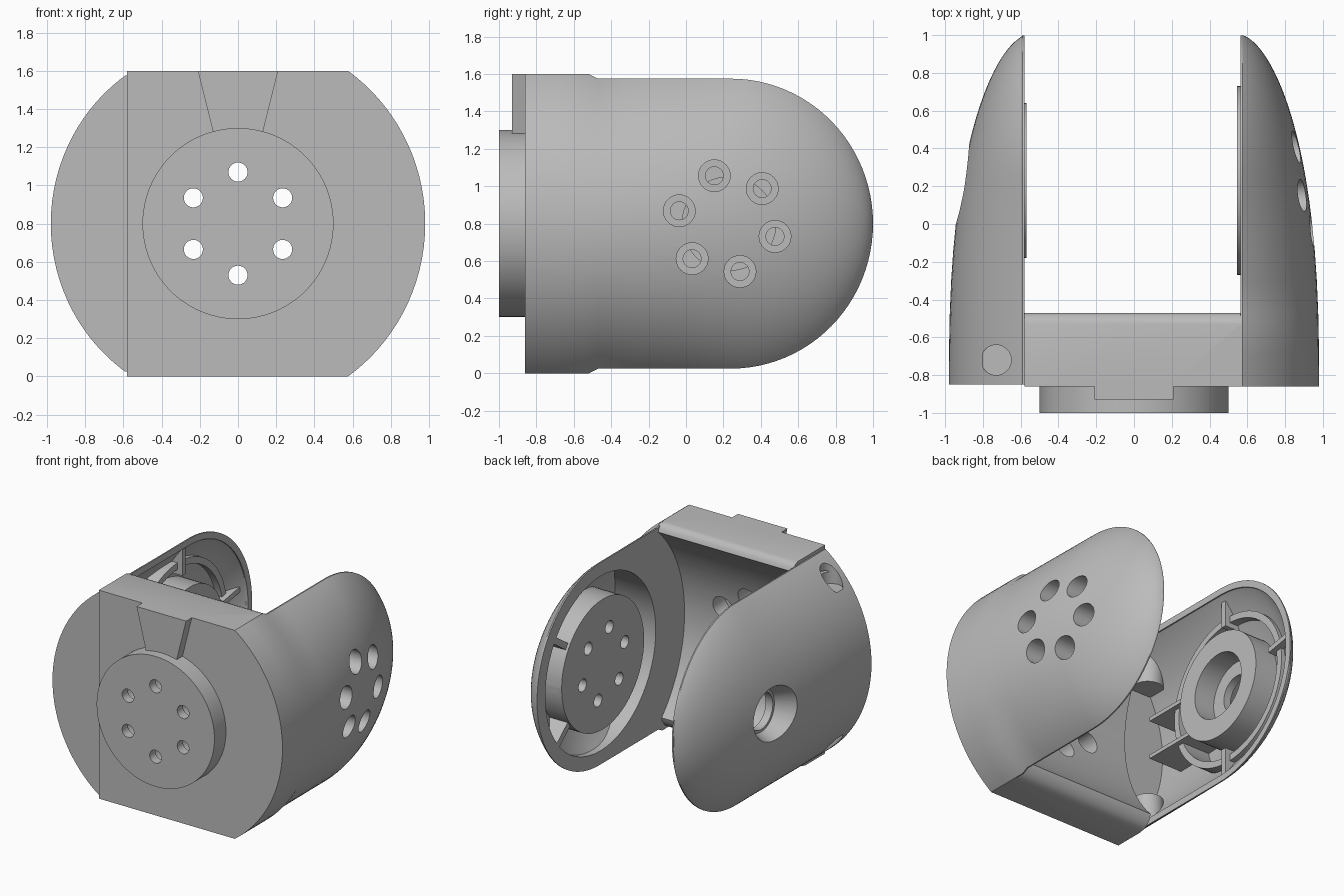
import bpy, bmesh, math
from mathutils import Matrix, Vector

cube = bpy.data.objects.get("Cube")
if cube:
    bpy.data.objects.remove(cube, do_unlink=True)

grey = bpy.data.materials.new("plain grey")
grey.use_nodes = True
COLOUR = (0.5, 0.5, 0.5, 1)
grey.diffuse_color = COLOUR
grey.node_tree.nodes["Principled BSDF"].inputs["Base Color"].default_value = COLOUR

MID = 0.8                      # height of the central axis
AXIS = {"x": Vector((1, 0, 0)), "y": Vector((0, 1, 0)), "z": Vector((0, 0, 1))}


def finish(bm, name):
    bmesh.ops.recalc_face_normals(bm, faces=bm.faces)
    mesh = bpy.data.meshes.new(name)
    bm.to_mesh(mesh)
    bm.free()
    mesh.materials.append(grey)
    obj = bpy.data.objects.new(name, mesh)
    bpy.context.collection.objects.link(obj)
    return obj


def loft(name, rings):
    """Closed solid through a list of equal rings of points."""
    bm = bmesh.new()
    rows = [[bm.verts.new(p) for p in ring] for ring in rings]
    n = len(rows[0])
    for a, b in zip(rows, rows[1:]):
        for i in range(n):
            bm.faces.new((a[i], a[(i + 1) % n], b[(i + 1) % n], b[i]))
    bm.faces.new(rows[0])
    bm.faces.new(rows[-1])
    return finish(bm, name)


def rod(name, axis, start, end, centre, r, r2=None, sides=64):
    """Cylinder or cone along an axis; centre gives the other coordinates."""
    bm = bmesh.new()
    d = AXIS[axis]
    c = Vector(centre)
    c -= d * c.dot(d)
    turn = d.to_track_quat('Z', 'Y').to_matrix().to_4x4()
    bmesh.ops.create_cone(bm, cap_ends=True, segments=sides, radius1=r,
                          radius2=r if r2 is None else r2, depth=end - start,
                          matrix=Matrix.Translation(c + d * (start + end) / 2) @ turn)
    return finish(bm, name)


def box(name, centre, size, tilt=0):
    bm = bmesh.new()
    m = Matrix.Translation(centre) @ Matrix.Rotation(tilt, 4, 'X') @ Matrix.Diagonal((*size, 1))
    bmesh.ops.create_cube(bm, size=1, matrix=m)
    return finish(bm, name)


def combine(target, others, how):
    """Apply booleans and remove the tools."""
    bpy.context.view_layer.objects.active = target
    for tool in others:
        mod = target.modifiers.new("combine", 'BOOLEAN')
        mod.operation, mod.solver, mod.object = how, 'EXACT', tool
        bpy.ops.object.modifier_apply(modifier=mod.name)
        bpy.data.objects.remove(tool, do_unlink=True)


def arm(name, side, base, wall=0.0, front=-0.85, step=False):
    """Rounded, tapering half shell; wall shrinks it into a cavity cutter."""
    ys = [front, -0.7, -0.52, -0.47, -0.3, -0.15, 0.0, 0.12]
    ys += [0.24 + (0.76 - wall) * math.sin(math.pi / 2 * k / 24) for k in range(24)]
    ys.append(0.239 + 0.76 - wall)
    rings = []
    for y in ys:
        h = (0.8 if step and y < -0.5 else 0.775) - wall
        if y > 0.24:
            h *= math.sqrt(1 - ((y - 0.24) / (0.76 - wall)) ** 2)
        u = (y + 0.85) / 1.85
        reach = 0.566 + 0.414 * (1 - max(u, 0) ** 2.5) ** 0.6 - wall
        edge = base + 0.01
        ring = [(side * (base - (0.06 if wall else 0)), y, MID - h)]
        for k in range(41):
            t = -math.cos(math.pi * k / 40)
            f = max((math.sqrt(0.9604 - (0.8 * t) ** 2) - 0.566) / 0.414, 0)
            ring.append((side * (edge + max(reach - edge, 0.004) * f), y, MID + h * t))
        ring.append((side * (base - (0.06 if wall else 0)), y, MID + h))
        rings.append(ring)
    return loft(name, rings)


def circle(count, radius, start):
    for k in range(count):
        a = math.radians(start + 360 * k / count)
        yield radius * math.cos(a), radius * math.sin(a)


PIVOT = (0, 0.23, MID)

# Front plate with a hollowed back and rounded lips
profile = [(-0.86, 0), (-0.86, 1.6), (-0.53, 1.6), (-0.5, 1.59), (-0.48, 1.57), (-0.47, 1.54)]
for k in range(33):
    z = 1.53 - 1.43 * k / 32
    profile.append((0.23 - math.sqrt(1.04 - (z - MID) ** 2), z))
profile += [(-0.52, 0.07), (-0.55, 0.03), (-0.58, 0.01), (-0.62, 0)]
yoke = loft("yoke", [[(x, y, z) for y, z in profile] for x in (-0.58, 0.57)])

# Left arm with a ring-shaped pocket around its hub
left = arm("left_arm", 1, 0.565, step=True, front=-0.86)
pocket = arm("pocket", 1, 0.565, wall=0.06, front=-0.8)
combine(pocket, [rod("limit", "x", 0.4, 1.2, PIVOT, 0.67)], 'INTERSECT')
ribs = [rod("core", "x", 0.4, 1.2, PIVOT, 0.5)]
for deg in (35, -40):
    a = math.radians(deg)
    ribs.append(box("rib", (0.75, 0.23 + 0.6 * math.cos(a), MID + 0.6 * math.sin(a)),
                    (0.6, 0.4, 0.05), a))
combine(pocket, ribs, 'DIFFERENCE')
combine(left, [pocket], 'DIFFERENCE')
combine(yoke, [left, rod("left_hub", "x", 0.545, 0.62, PIVOT, 0.5)], 'UNION')

# Front flange disc and its wedge-shaped key
wedge = [(-0.21, 1.6), (0.21, 1.6), (0.13, 1.28), (-0.13, 1.28)]
combine(yoke, [rod("flange", "y", -1, -0.82, (0, 0, MID), 0.5, sides=96),
               loft("key", [[(x, y, z) for x, z in wedge] for y in (-0.93, -0.83)])], 'UNION')

# Bolt holes with counterbores, in the flange and in the left hub
holes = []
for a, b in circle(6, 0.27, 90):
    c = (a, 0, MID + b)
    holes += [rod("hole", "y", -1.1, -0.5, c, 0.05, sides=32),
              rod("bore", "y", -0.93, -0.5, c, 0.085, sides=32)]
for a, b in circle(6, 0.265, 45):
    c = (0, 0.22 + a, MID + b)
    holes += [rod("hole", "x", 0.4, 1.1, c, 0.048, sides=32),
              rod("bore", "x", 0.66, 1.1, c, 0.085, sides=32)]
combine(yoke, holes, 'DIFFERENCE')

# Right cover: hollow shell keeping a hub, ring, ribs and screw posts
cover = arm("right_cover", -1, 0.58)
cavity = arm("cavity", -1, 0.58, wall=0.05, front=-0.8)
ring = rod("ring", "x", -1.1, -0.66, PIVOT, 0.58)
combine(ring, [rod("ring_gap", "x", -1.2, -0.6, PIVOT, 0.53)], 'DIFFERENCE')
keep = [rod("core", "x", -1.2, -0.4, PIVOT, 0.41), ring]
for z in (0.9, 0.6):
    keep.append(box("rib", (-0.9, -0.34, z), (0.56, 0.46, 0.03)))
for deg in (90, 10, -90):
    a = math.radians(deg)
    keep.append(box("tab", (-0.9, 0.23 + 0.59 * math.cos(a), MID + 0.59 * math.sin(a)),
                    (0.56, 0.2, 0.04), a))
for z in (0.25, 1.35):
    keep.append(rod("post", "z", z - 0.1, z + 0.1, (-0.73, -0.72, 0), 0.11, sides=32))
combine(cavity, keep, 'DIFFERENCE')
combine(cover, [cavity], 'DIFFERENCE')
combine(cover, [rod("right_hub", "x", -0.62, -0.57, PIVOT, 0.41)], 'UNION')

# Stepped pivot bore, outer countersink and edge screw holes
cuts = [rod("bore", "x", -0.74, -0.4, PIVOT, 0.25),
        rod("through", "x", -1.1, -0.4, PIVOT, 0.14),
        rod("sink", "x", -1.0, -0.8, PIVOT, 0.26, 0.16)]
for low, high in ((-0.1, 0.24), (1.36, 1.7)):
    cuts.append(rod("screw_hole", "z", low, high, (-0.73, -0.72, 0), 0.08, sides=32))
combine(cover, cuts, 'DIFFERENCE')

# Smooth shading with crisp edges
for obj in (yoke, cover):
    bpy.ops.object.select_all(action='DESELECT')
    obj.select_set(True)
    bpy.context.view_layer.objects.active = obj
    bpy.ops.object.shade_smooth_by_angle(angle=math.radians(28))
